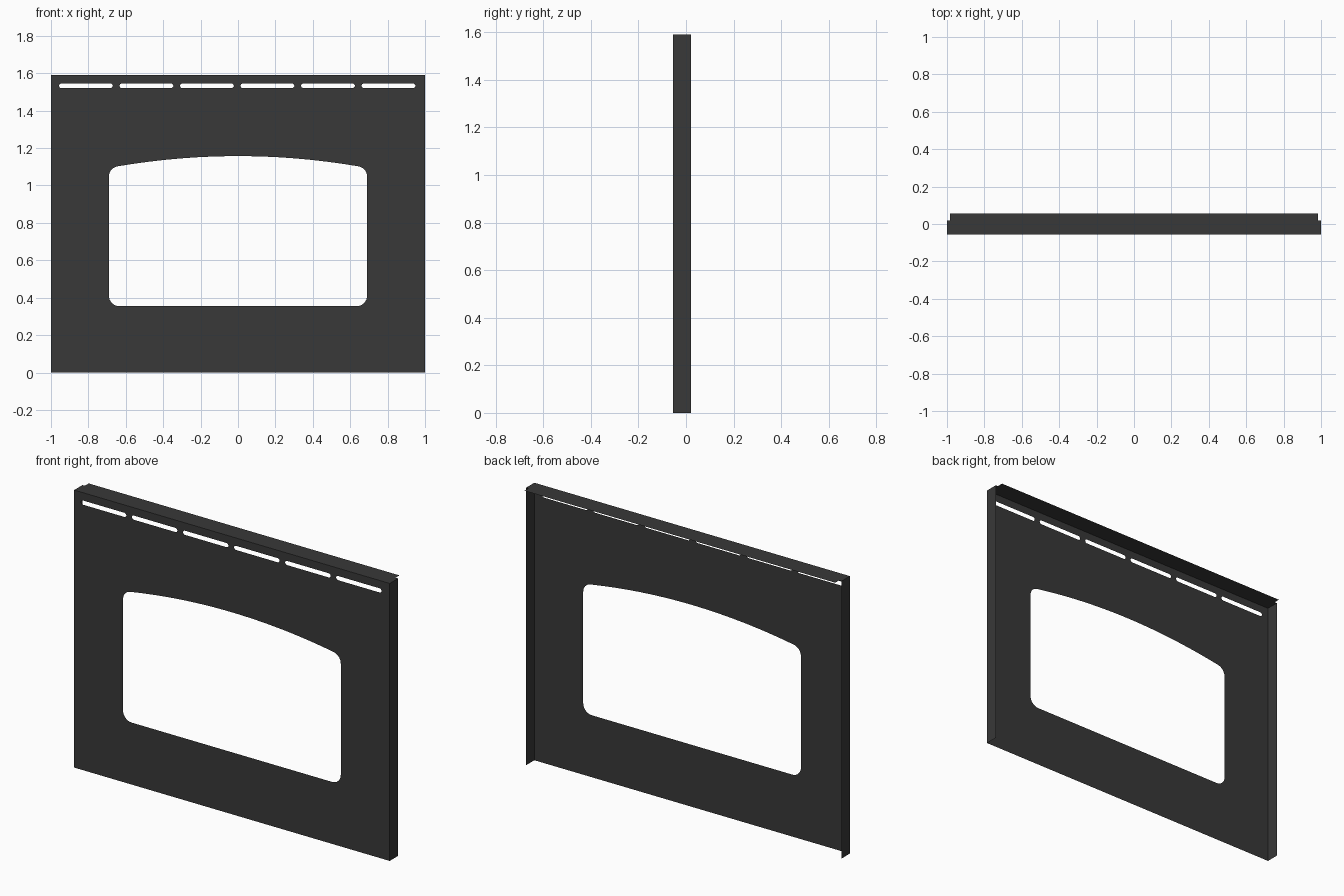
import bpy, bmesh
from math import radians, cos, sin

if "Cube" in bpy.data.objects:
    bpy.data.objects.remove(bpy.data.objects["Cube"])

W, H = 1.0, 1.59                 # half width, height
FRONT, SIDE, LIP = -0.055, 0.02, 0.055

metal = bpy.data.materials.new("dark_metal")
metal.diffuse_color = (0.04, 0.04, 0.04, 1)
metal.use_nodes = True
metal.node_tree.nodes["Principled BSDF"].inputs["Base Color"].default_value = metal.diffuse_color


def finish(name, bm):
    mesh = bpy.data.meshes.new(name)
    bm.to_mesh(mesh)
    bm.free()
    mesh.materials.append(metal)
    obj = bpy.data.objects.new(name, mesh)
    bpy.context.collection.objects.link(obj)
    return obj


def sheet(name, points):
    bm = bmesh.new()
    bm.faces.new([bm.verts.new(p) for p in points])
    return finish(name, bm)


def arc(cx, cz, r, a0, a1, n=8):
    return [(cx + r * cos(radians(a0 + (a1 - a0) * i / n)),
             cz + r * sin(radians(a0 + (a1 - a0) * i / n))) for i in range(n + 1)]


# Window outline: rounded corners with a gently bowed top
R, CX = 0.055, 0.635
right = arc(CX, 0.355 + R, R, -90, 0) + arc(CX, 1.048, R, 0, 80.3)
xe, ze = right[-1]
bow = [(xe * (1 - i / 12), 1.157 - (1.157 - ze) * (1 - i / 12) ** 2) for i in range(1, 13)]
half = right + bow
window = half + [(-x, z) for x, z in reversed(half[:-1])]

# Row of six rounded vent slots
loops = [[(-W, 0), (W, 0), (W, H), (-W, H)], window]
for i in range(6):
    c, r = -0.813 + 0.3235 * i, 0.012
    loops.append(arc(c + 0.132, 1.533, r, -90, 90, 6) + arc(c - 0.132, 1.533, r, 90, 270, 6))

# Front panel with its openings
bm = bmesh.new()
for loop in loops:
    vs = [bm.verts.new((x, FRONT, z)) for x, z in loop]
    for a, b in zip(vs, vs[1:] + vs[:1]):
        bm.edges.new((a, b))
bmesh.ops.triangle_fill(bm, use_beauty=True, use_dissolve=False,
                        edges=bm.edges[:], normal=(0, -1, 0))
for f in bm.faces:
    f.normal_update()
    if f.normal.y > 0:
        f.normal_flip()
finish("front_panel", bm)

# Folded side flanges
for name, s in (("right_flange", 1), ("left_flange", -1)):
    pts = [(s * W, FRONT, 0), (s * W, SIDE, 0), (s * W, SIDE, H), (s * W, FRONT, H)]
    sheet(name, pts if s > 0 else pts[::-1])

# Top flange, notched at the back corners
N = 0.985
sheet("top_flange", [(x, y, H) for x, y in (
    (-W, FRONT), (W, FRONT), (W, SIDE), (N, SIDE),
    (N, LIP), (-N, LIP), (-N, SIDE), (-W, SIDE))])
